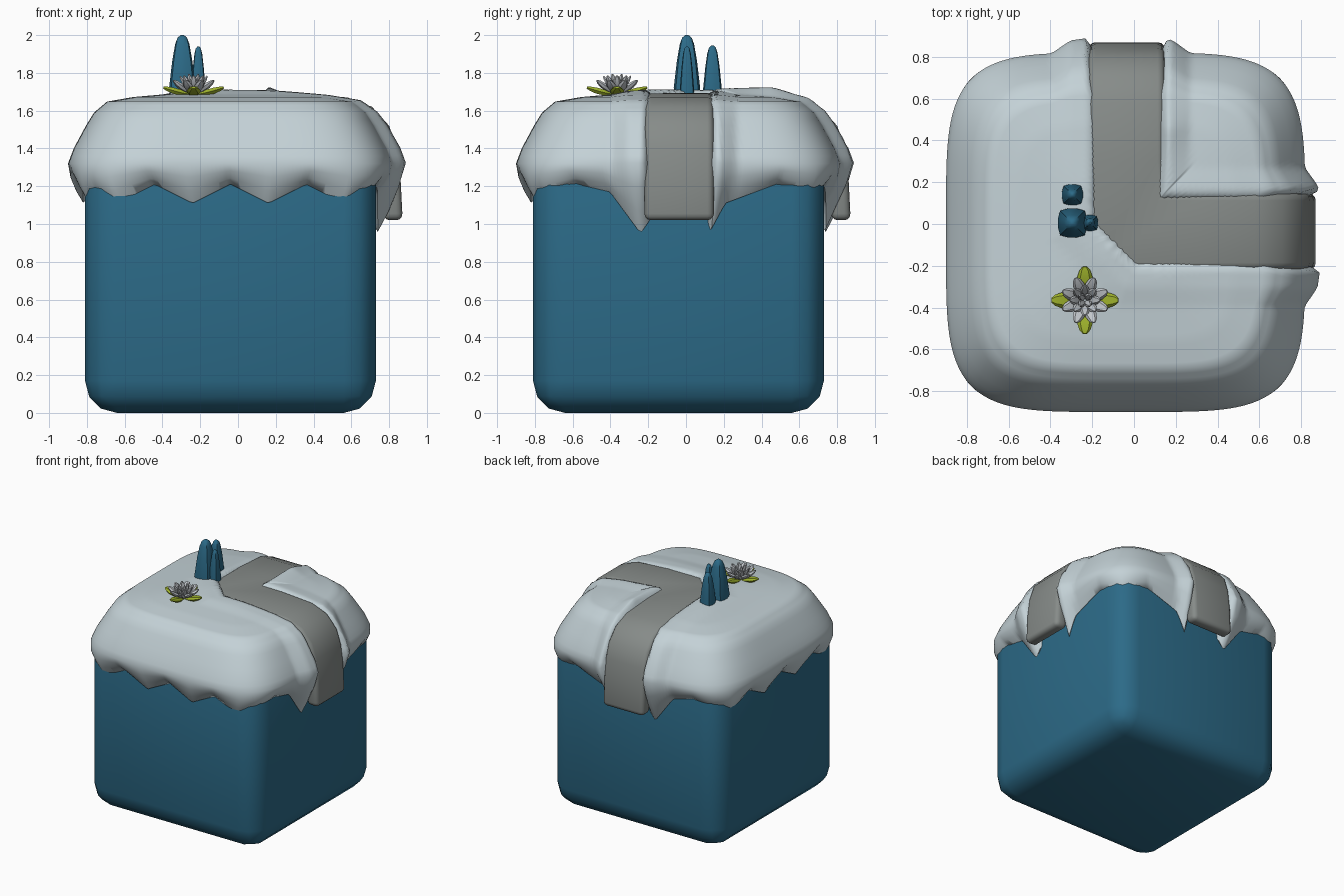
import bpy, bmesh, math
from mathutils import Vector, Matrix

if "Cube" in bpy.data.objects:
    bpy.data.objects.remove(bpy.data.objects["Cube"])


def material(name, rgb):
    m = bpy.data.materials.new(name)
    m.diffuse_color = (*rgb, 1)
    m.use_nodes = True
    m.node_tree.nodes["Principled BSDF"].inputs["Base Color"].default_value = m.diffuse_color
    return m


BLUE = material("deep blue", (0.025, 0.145, 0.245))
SNOW = material("snow grey", (0.55, 0.64, 0.675))
STONE = material("path grey", (0.24, 0.26, 0.25))
LEAF = material("leaf green", (0.34, 0.44, 0.025))
PETAL = material("petal grey", (0.54, 0.57, 0.60))


def finish(name, bm, mat, angle=40, bevel=0, segments=2):
    bmesh.ops.remove_doubles(bm, verts=bm.verts, dist=0.0005)
    bmesh.ops.recalc_face_normals(bm, faces=bm.faces)
    me = bpy.data.meshes.new(name)
    bm.to_mesh(me)
    bm.free()
    ob = bpy.data.objects.new(name, me)
    bpy.context.collection.objects.link(ob)
    me.materials.append(mat)
    bpy.ops.object.select_all(action='DESELECT')
    ob.select_set(True)
    bpy.context.view_layer.objects.active = ob
    if bevel:
        mod = ob.modifiers.new("bevel", 'BEVEL')
        mod.width, mod.segments = bevel, segments
        mod.limit_method, mod.angle_limit = 'ANGLE', math.radians(40)
        bpy.ops.object.modifier_apply(modifier="bevel")
    bpy.ops.object.shade_smooth_by_angle(angle=math.radians(angle))
    return ob


def loft(bm, sections, cap_start=True, cap_end=True):
    rings = [[bm.verts.new(p) for p in s] for s in sections]
    n = len(rings[0])
    for a, b in zip(rings, rings[1:]):
        for i in range(n):
            j = (i + 1) % n
            bm.faces.new((a[i], a[j], b[j], b[i]))
    if cap_start:
        bm.faces.new(rings[0])
    if cap_end:
        bm.faces.new(rings[-1])


def interp(table, x):
    if x <= table[0][0]:
        return table[0][1]
    for (x0, y0), (x1, y1) in zip(table, table[1:]):
        if x <= x1:
            return y0 + (y1 - y0) * (x - x0) / (x1 - x0)
    return table[-1][1]


C = -0.04  # block centre in x and y

# Block
bm = bmesh.new()
bmesh.ops.create_cube(bm, size=1, matrix=Matrix.Translation((C, C, 0.715)) @ Matrix.Diagonal((1.54, 1.54, 1.43, 1)))
finish("block", bm, BLUE, 50, bevel=0.17, segments=3)

# Snow cap: rings from the top centre down to a ragged hem, with a trough for the path
PATH_HEM = [(-0.82, 1.13), (-0.6, 1.21), (-0.42, 1.17), (-0.25, 0.95), (-0.17, 1.06),
            (0.07, 1.06), (0.13, 0.95), (0.22, 1.11), (0.5, 1.21), (0.72, 1.14)]
TROUGH_OUTER = [(-0.05, -0.09), (-0.012, 0), (0.02, 1), (0.1, 0.85), (0.19, 0)]
TROUGH_INNER = [(-0.05, -0.09), (-0.012, 0), (0.02, 1), (0.05, 0.8), (0.13, 0)]


def hem(side, x, y):
    if side in (1, 2):
        return interp(PATH_HEM, y if side == 1 else x)
    t = x if side == 0 else y
    phase = ((t + 0.04) / 0.42) % 1
    return 1.21 - 0.1 * (1 - abs(2 * phase - 1))


def path_distance(x, y):
    return max(-0.205 - x, -0.205 - y, (-0.2 - x - y) * 0.707, min(x, y) - 0.14)


def snow_point(side, t, s, z, below):
    a, b = ((t, -1), (1, t), (-t, 1), (-1, -t))[side]
    n = 4.5 + 1.5 * below
    r = 0.86 * (abs(a) ** n + abs(b) ** n) ** (-1 / n)
    edge = hem(side, C + a * r * 0.95, C + b * r * 0.95)
    x, y = C + a * r * s, C + b * r * s
    z = 1.32 + (edge - 1.32) * below if below else z
    inner = min(x, y) > 0
    off = interp(TROUGH_INNER if inner else TROUGH_OUTER, path_distance(x, y))
    wall = min(1, max(0, (s - 0.6) / 0.3)) if not below else 1
    if off > 0:
        ridge = 0.012
        if inner and x < y:
            ridge += 0.04 * max(0, 1 - abs(y - 0.45) / 0.35)
        out, up = off * 0.07 * wall * max(0, 1 - below), off * ridge * (1 - wall * 0.7)
    else:
        out, up = off * wall, off * (1 - wall)
    if below:
        up = 0
    if side in (1, 3):
        x += out if side == 1 else -out
    else:
        y += out if side == 2 else -out
    return (x, y, z + up)


PROFILE = [(0.01, 1.705), (0.3, 1.695), (0.6, 1.672), (0.76, 1.648), (0.84, 1.59),
           (0.89, 1.52), (0.965, 1.4), (1.0, 1.32)]
levels = []
for (s0, z0), (s1, z1) in zip(PROFILE, PROFILE[1:]):
    k = max(2, round((s1 - s0) / 0.03))
    levels += [(s0 + (s1 - s0) * i / k, z0 + (z1 - z0) * i / k, 0) for i in range(k)]
levels += [(1.0, 1.32, 0), (0.985, 0, 0.35), (0.95, 0, 0.7), (0.907, 0, 1), (0.85, 0, 0.8)]
N = 80
bm = bmesh.new()
loft(bm, [[snow_point(k // N, -1 + 2 * (k % N) / N, *lv) for k in range(4 * N)] for lv in levels])
finish("snow_cap", bm, SNOW, 70)

# Path: two mitred arms that bend over the edges; stations are outer r, z and inner r, z
STATIONS = [(None, 1.693, None, 1.56), (0.3, 1.69, 0.3, 1.56), (0.58, 1.67, 0.52, 1.55),
            (0.71, 1.62, 0.62, 1.5), (0.80, 1.52, 0.69, 1.42), (0.84, 1.4, 0.73, 1.35),
            (0.86, 1.25, 0.75, 1.22), (0.872, 1.02, 0.77, 1.02)]
W0, W1 = -0.22, 0.148
bm = bmesh.new()
for swap in (False, True):
    sections = []
    for ro, zo, ri, zi in STATIONS:
        pts = []
        for w, r, z in ((W0, ro, zo), (W1, ro, zo), (W1, ri, zi), (W0, ri, zi)):
            r = w if r is None else r
            pts.append((w, r, z) if swap else (r, w, z))
        sections.append(pts)
    loft(bm, sections, cap_start=False)
finish("path", bm, STONE, 50, bevel=0.035, segments=3)

# Crystals: tapered columns with rounded tips
for i, (x, y, w, top) in enumerate(((-0.295, 0.005, 0.07, 2.0), (-0.21, 0.005, 0.038, 1.94), (-0.295, 0.14, 0.05, 1.945))):
    bm = bmesh.new()
    h = top - 1.66
    sections = []
    for f, t in ((0.95, 0), (1, 0.18), (0.76, 0.6), (0.54, 0.86), (0.36, 0.96), (0.12, 1)):
        ring = []
        for k in range(12):
            a = math.tau * (k + 0.5) / 12
            c, s = math.cos(a), math.sin(a)
            q = w * f * (abs(c) ** 4 + abs(s) ** 4) ** -0.25
            ring.append((x + c * q, y + s * q, 1.66 + h * t))
        sections.append(ring)
    loft(bm, sections)
    finish(f"crystal_{i + 1}", bm, BLUE, 45)


# Flower: plump petals and leaves in rings
def petals(bm, count, turn, r1, z0, z1, width, thick):
    for k in range(count):
        a = math.tau * k / count + turn
        out, side = Vector((math.cos(a), math.sin(a), 0)), Vector((-math.sin(a), math.cos(a), 0))
        slope = Vector((r1, z1 - z0)).normalized()
        up = Vector((0, 0, slope.x)) - out * slope.y
        sections = []
        for t, f in ((0, 0.5), (0.35, 0.9), (0.65, 1), (0.88, 0.7), (1, 0.3)):
            p = Vector((-0.235, -0.365, z0)) + out * (0.01 + (r1 - 0.01) * t)
            p.z += (z1 - z0) * t ** 1.3
            sections.append([p + (side * width * c + up * thick * s) * f for c, s in
                             ((1, 0), (0.6, 0.8), (-0.6, 0.8), (-1, 0), (-0.6, -0.8), (0.6, -0.8))])
        loft(bm, sections)


bm = bmesh.new()
petals(bm, 4, 0, 0.16, 1.685, 1.722, 0.038, 0.02)
finish("flower_leaves", bm, LEAF, 35)
bm = bmesh.new()
petals(bm, 8, math.pi / 8, 0.115, 1.695, 1.76, 0.028, 0.017)
petals(bm, 8, 0, 0.072, 1.7, 1.783, 0.022, 0.014)
petals(bm, 4, math.pi / 4, 0.035, 1.7, 1.793, 0.018, 0.013)
finish("flower_petals", bm, PETAL, 35)
